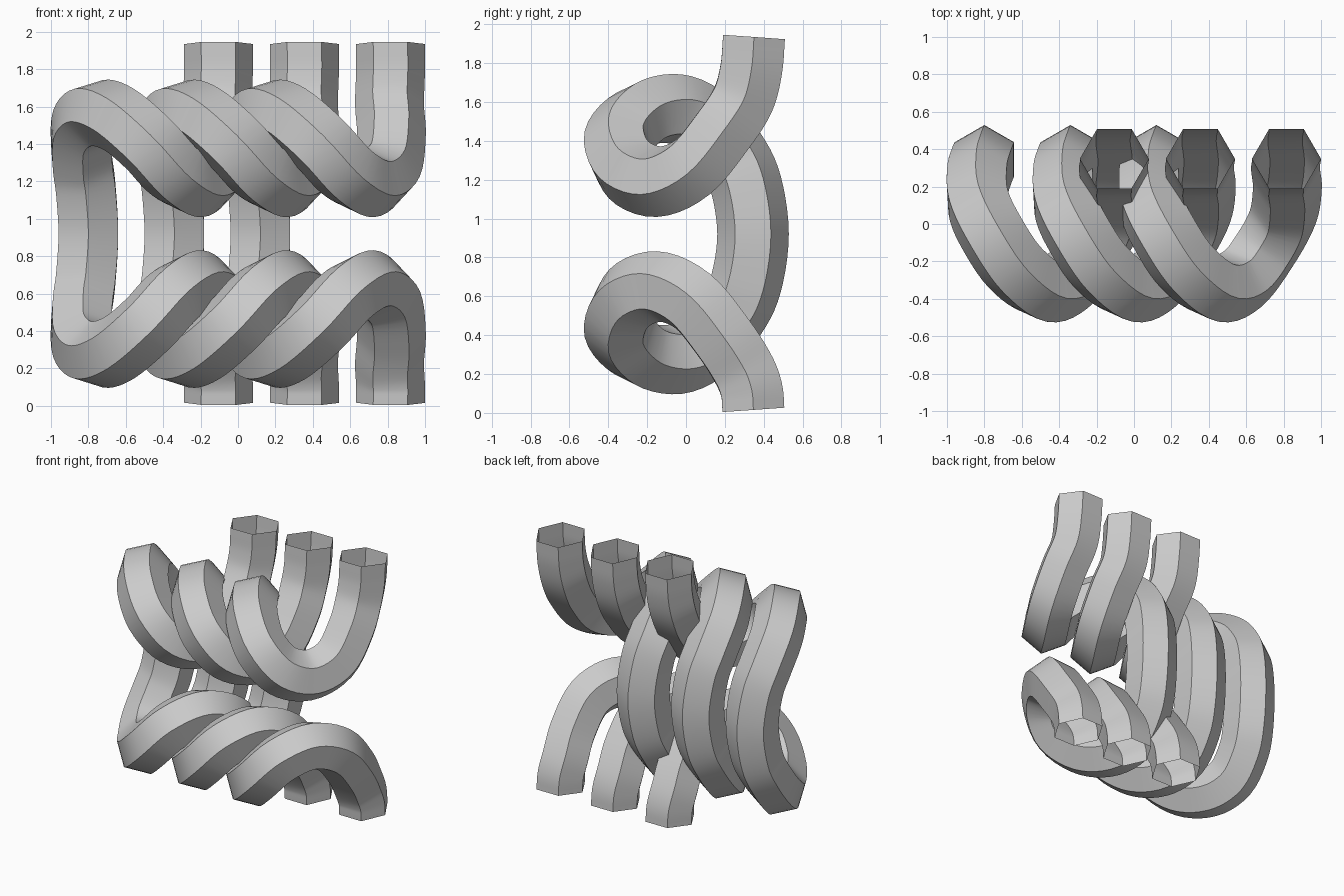
import bpy, bmesh, math
from mathutils import Vector

cube = bpy.data.objects.get("Cube")
if cube:
    bpy.data.objects.remove(cube)

SIDES, RADIUS, STEPS, MID_Z, SPACING = 6, 0.184, 5, 0.92, 0.46

# Centreline from the middle of the back, over the coil, up to the rear leg
COIL = [(0.12, 0.345, 0.92), (0.105, 0.31, 1.17), (0.085, 0.235, 1.33),
        (0.09, 0.10, 1.49), (0.165, -0.06, 1.565), (0.285, -0.235, 1.53),
        (0.44, -0.345, 1.40), (0.58, -0.295, 1.25), (0.70, -0.14, 1.19),
        (0.795, 0.035, 1.265), (0.82, 0.19, 1.45), (0.81, 0.293, 1.61)]
UPPER_LEG = [(0.815, 0.336, 1.77), (0.815, 0.35, 1.934)]
LOWER_LEG = [(0.815, 0.337, 0.12), (0.815, 0.347, 0.016)]


def flip(p):
    return (p[0], p[1], 2 * MID_Z - p[2])


def smooth_path(points):
    """Catmull-Rom path, symmetric about its first point."""
    pts = [Vector(p) for p in points]
    pts = [Vector(flip(points[1]))] + pts + [2 * pts[-1] - pts[-2]]
    path = []
    for a, b, c, d in zip(pts, pts[1:], pts[2:], pts[3:]):
        for k in range(STEPS):
            t = k / STEPS
            path.append(0.5 * (2 * b + (c - a) * t
                               + (2 * a - 5 * b + 4 * c - d) * t * t
                               + (3 * b - a - 3 * c + d) * t ** 3))
    path.append(pts[-2])
    return path


def sweep_rings(points):
    """Hexagon rings along a path, ending with corners facing sideways."""
    path = smooth_path(points)
    last = len(path) - 1
    tangent = Vector((0, 0, math.copysign(1, path[1].z - path[0].z)))
    u, v = Vector((0, 1, 0)), Vector((1, 0, 0))
    frames = []
    for i, p in enumerate(path):
        if i:
            new = (path[min(i + 1, last)] - path[i - 1]).normalized()
            turn = tangent.rotation_difference(new)
            u, v, tangent = turn @ u, turn @ v, new
        frames.append((p, u.copy(), v.copy()))
    step = math.tau / SIDES
    twist = (math.atan2(v.x, u.x) + step / 2) % step - step / 2
    rings = []
    for i, (p, u, v) in enumerate(frames):
        angles = [k * step + twist * i / last for k in range(SIDES)]
        rings.append([p + RADIUS * (math.cos(a) * u + math.sin(a) * v) for a in angles])
    return rings


grey = bpy.data.materials.new("light_grey")
grey.use_nodes = True
colour = (0.6, 0.6, 0.6, 1)
grey.diffuse_color = colour
grey.node_tree.nodes["Principled BSDF"].inputs["Base Color"].default_value = colour

# One open hexagonal tube: lower half and upper half share the middle ring
lower = sweep_rings([flip(p) for p in COIL] + LOWER_LEG)
upper = sweep_rings(COIL + UPPER_LEG)
bm = bmesh.new()
rings = [[bm.verts.new(co) for co in ring] for ring in lower[:0:-1] + upper]
for r1, r2 in zip(rings, rings[1:]):
    for k in range(SIDES):
        n = (k + 1) % SIDES
        bm.faces.new((r1[k], r1[n], r2[n], r2[k]))
bmesh.ops.recalc_face_normals(bm, faces=bm.faces)
mesh = bpy.data.meshes.new("coiled_tube")
bm.to_mesh(mesh)
bm.free()
mesh.materials.append(grey)

# Three interleaved tubes, side by side
bpy.ops.object.select_all(action='DESELECT')
for i, name in enumerate(("left_tube", "middle_tube", "right_tube")):
    tube = bpy.data.objects.new(name, mesh.copy())
    tube.location.x = -i * SPACING
    bpy.context.collection.objects.link(tube)
    tube.select_set(True)
    bpy.context.view_layer.objects.active = tube
bpy.ops.object.shade_smooth_by_angle(angle=math.radians(35))
